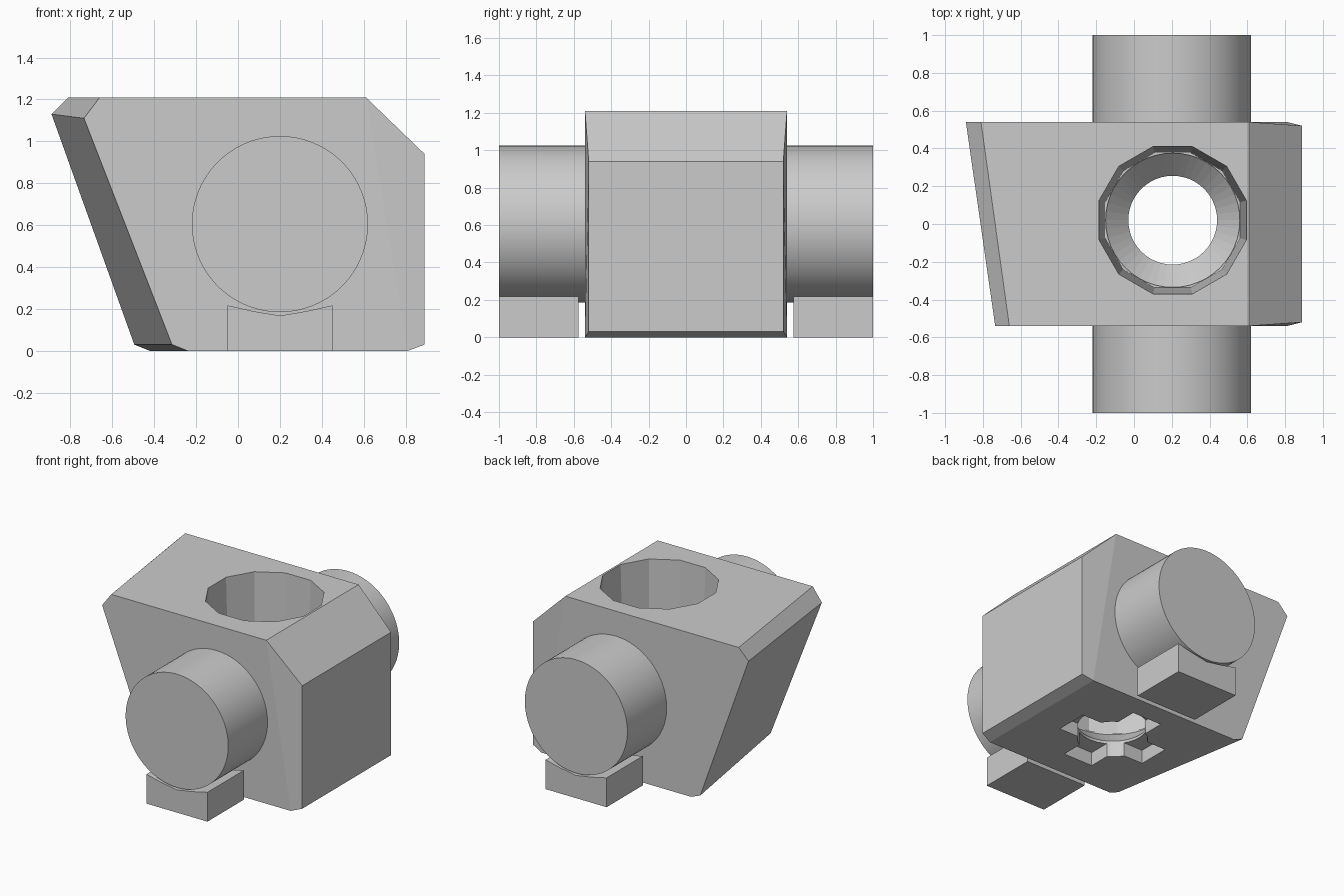
import bpy, bmesh, math
from mathutils import Matrix

cube = bpy.data.objects.get("Cube")
if cube:
    bpy.data.objects.remove(cube, do_unlink=True)

grey = bpy.data.materials.new("plain grey")
grey.use_nodes = True
grey.diffuse_color = (0.6, 0.6, 0.6, 1)
grey.node_tree.nodes["Principled BSDF"].inputs["Base Color"].default_value = (0.6, 0.6, 0.6, 1)

HOLE = (0.205, 0.02)
AXLE_X, AXLE_Z, AXLE_R = 0.2, 0.605, 0.42


def finish(bm, name):
    bmesh.ops.recalc_face_normals(bm, faces=bm.faces)
    mesh = bpy.data.meshes.new(name)
    bm.to_mesh(mesh)
    bm.free()
    mesh.materials.append(grey)
    obj = bpy.data.objects.new(name, mesh)
    bpy.context.collection.objects.link(obj)
    return obj


def loft(name, rings):
    """Close a solid through rings that have equal point counts."""
    bm = bmesh.new()
    loops = [[bm.verts.new(p) for p in ring] for ring in rings]
    for a, b in zip(loops, loops[1:]):
        for i in range(len(a)):
            j = (i + 1) % len(a)
            bm.faces.new((a[i], a[j], b[j], b[i]))
    bm.faces.new(loops[0])
    bm.faces.new(loops[-1])
    return finish(bm, name)


def circle(r, z, n, turn=0.0):
    return [(HOLE[0] + r * math.cos(turn + math.tau * i / n),
             HOLE[1] + r * math.sin(turn + math.tau * i / n), z) for i in range(n)]


def cut(target, cutter):
    mod = target.modifiers.new("cut " + cutter.name, "BOOLEAN")
    mod.operation = "DIFFERENCE"
    mod.solver = "EXACT"
    mod.object = cutter
    cutter.hide_render = True
    cutter.hide_viewport = True
    cutter.display_type = "WIRE"


# Body: skewed left end, chamfered top right, slightly drawn-in right end
right_end = [(0.81, 0.0), (0.89, 0.03), (0.89, 0.94), (0.61, 1.21)]
left_front = [(-0.66, 1.21), (-0.735, 1.11), (-0.315, 0.03), (-0.24, 0.0)]
left_back = [(-0.81, 1.21), (-0.89, 1.13), (-0.495, 0.03), (-0.42, 0.0)]
bm = bmesh.new()
sides = []
for sign, left in ((-1, left_front), (1, left_back)):
    side = [bm.verts.new((x, sign * (0.52 if x > 0.85 else 0.54), z)) for x, z in right_end + left]
    bm.faces.new([side[0]] + side[3:])
    bm.faces.new(side[:4])
    sides.append(side)
for i in range(8):
    j = (i + 1) % 8
    bm.faces.new((sides[0][i], sides[0][j], sides[1][j], sides[1][i]))
body = finish(bm, "body")

# Twelve-sided tapered socket with a funnel floor and a round through hole
turn = math.radians(15)
cut(body, loft("socket_cutter", [circle(0.37, 0.25, 12, turn), circle(0.405, 1.25, 12, turn)]))
cut(body, loft("funnel_cutter", [circle(0.235, -0.1, 48), circle(0.235, 0.12, 48),
                                 circle(0.355, 0.24, 48), circle(0.355, 0.3, 48)]))

# Cross-shaped pocket in the underside
for name, sx, sy in (("pocket_cutter_across", 0.72, 0.24), ("pocket_cutter_along", 0.24, 0.72)):
    bm = bmesh.new()
    bmesh.ops.create_cube(bm, size=1, matrix=Matrix.Translation((*HOLE, 0.0)) @ Matrix.Diagonal((sx, sy, 0.2, 1)))
    cut(body, finish(bm, name))

# Round axle stubs and their scooped feet, front and back
for name, sign in (("front", -1), ("back", 1)):
    bm = bmesh.new()
    place = Matrix.Translation((AXLE_X, sign * 0.75, AXLE_Z)) @ Matrix.Rotation(math.pi / 2, 4, "X")
    bmesh.ops.create_cone(bm, cap_ends=True, segments=96, radius1=AXLE_R, radius2=AXLE_R,
                          depth=0.5, matrix=place)
    stub = finish(bm, name + "_axle_stub")
    bpy.ops.object.select_all(action="DESELECT")
    stub.select_set(True)
    bpy.context.view_layer.objects.active = stub
    bpy.ops.object.shade_smooth_by_angle(angle=math.radians(30))

    outline = [(-0.05, 0.0), (0.45, 0.0), (0.45, 0.217), (0.33, 0.19),
               (0.2, 0.168), (0.07, 0.19), (-0.05, 0.217)]
    loft(name + "_foot", [[(x, sign * y, z) for x, z in outline] for y in (0.575, 1.0)])
